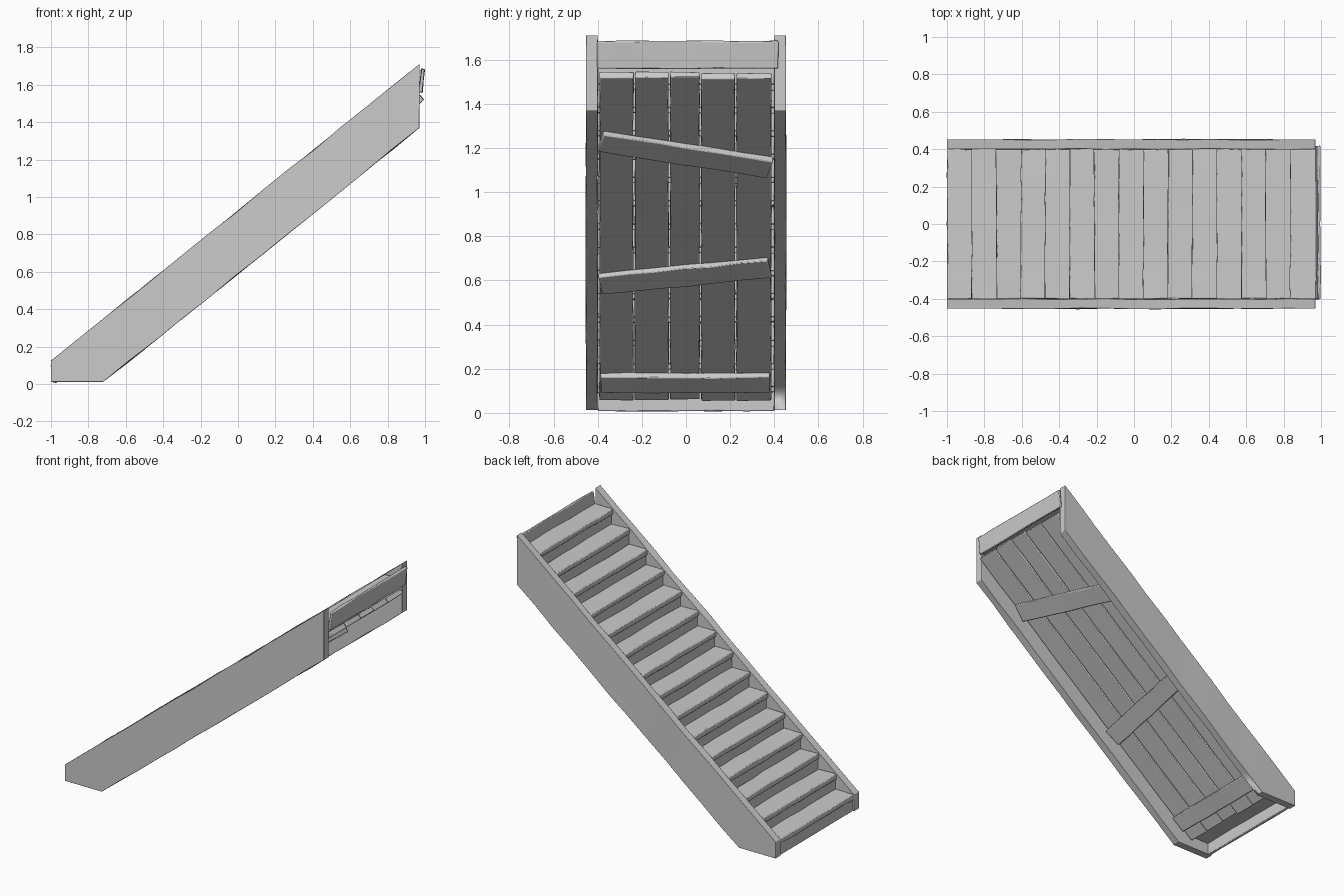
import bpy, bmesh, math, random
from mathutils import Matrix, Vector

random.seed(7)
if "Cube" in bpy.data.objects:
    bpy.data.objects.remove(bpy.data.objects["Cube"])

wood = bpy.data.materials.new("grey_wood")
wood.use_nodes = True
GREY = (0.6, 0.6, 0.6, 1)
wood.diffuse_color = GREY
wood.node_tree.nodes["Principled BSDF"].inputs["Base Color"].default_value = GREY

SLOPE = 0.805
ANGLE = math.atan(SLOPE)
STEPS, RUN = 15, 0.131
RISE = RUN * SLOPE
INNER, OUTER = 0.4, 0.453


def finish(name, bm, bevel):
    """Turn a bmesh into a worn, softly bevelled wooden part."""
    bmesh.ops.recalc_face_normals(bm, faces=bm.faces)
    mesh = bpy.data.meshes.new(name)
    bm.to_mesh(mesh)
    bm.free()
    mesh.materials.append(wood)
    obj = bpy.data.objects.new(name, mesh)
    bpy.context.collection.objects.link(obj)
    mod = obj.modifiers.new("worn_edges", "BEVEL")
    mod.width, mod.segments, mod.limit_method = bevel, 2, "ANGLE"
    bpy.ops.object.select_all(action="DESELECT")
    obj.select_set(True)
    bpy.context.view_layer.objects.active = obj
    bpy.ops.object.shade_smooth_by_angle(angle=math.radians(40))
    return obj


def slice_along(bm, axis, low, high, cuts):
    """Add cross sections so that the part can be made uneven."""
    normal = Vector((0, 0, 0))
    normal[axis] = 1
    for i in range(1, cuts):
        at = normal * (low + (high - low) * i / cuts)
        geom = bm.verts[:] + bm.edges[:] + bm.faces[:]
        bmesh.ops.bisect_plane(bm, geom=geom, plane_co=at, plane_no=normal)


def roughen(bm, amounts):
    for v in bm.verts:
        v.co += Vector([random.uniform(-a, a) for a in amounts])


def board(name, size, matrix, axis=1, cuts=6, rough=0.003, bevel=0.005):
    bm = bmesh.new()
    bmesh.ops.create_cube(bm, size=1)
    bmesh.ops.scale(bm, vec=size, verts=bm.verts)
    slice_along(bm, axis, -size[axis] / 2, size[axis] / 2, cuts)
    amounts = [rough] * 3
    amounts[axis] = 0.002
    roughen(bm, amounts)
    bm.transform(matrix)
    return finish(name, bm, bevel)


def underside(z, y=0, depth=0):
    """Frame on the sloping underside of the planks at height z."""
    x = 0.97 + (z - 1.50) / SLOPE
    return (Matrix.Translation((x, y, z)) @ Matrix.Rotation(-ANGLE, 4, "Y")
            @ Matrix.Translation((0, 0, depth)))


# Side stringers
PROFILE = [(-1, 0.012), (-0.72, 0.012), (0.97, 1.37), (0.97, 1.71), (-1, 0.125)]
for side, label in ((1, "left"), (-1, "right")):
    bm = bmesh.new()
    face = bm.faces.new([bm.verts.new((x, side * INNER, z)) for x, z in PROFILE])
    ext = bmesh.ops.extrude_face_region(bm, geom=[face])
    outer = [g for g in ext["geom"] if isinstance(g, bmesh.types.BMVert)]
    bmesh.ops.translate(bm, vec=(0, side * (OUTER - INNER), 0), verts=outer)
    slice_along(bm, 0, -1, 0.97, 14)
    for v in bm.verts:
        if -0.7 < v.co.x < 0.95:
            v.co += Vector((0, random.uniform(-0.003, 0.003), random.uniform(-0.006, 0.003)))
    finish(label + "_stringer", bm, 0.01)

# Treads and risers
THICK = 0.035
for i in range(STEPS):
    x, top = -1 + RUN * i, 0.127 + RISE * i
    tilt = Matrix.Rotation(random.uniform(-0.03, 0.03), 4, "Y")
    twist = Matrix.Rotation(random.uniform(-0.008, 0.008), 4, "Z")
    place = Matrix.Translation((x + RUN / 2 + 0.007, 0, top - THICK / 2))
    board(f"tread_{i + 1}", (RUN + 0.012, 2 * INNER, THICK), place @ tilt @ twist)
    low = 0.008 if i == 0 else top - RISE - 0.01
    high = top - THICK + 0.005
    board(f"riser_{i + 1}", (0.022, 2 * INNER, high - low),
          Matrix.Translation((x + 0.022, 0, (low + high) / 2)), rough=0.002)

# Leaning board closing the top step
board("top_board", (0.018, 0.82, 0.125),
      Matrix.Translation((0.983, 0.008, 1.622)) @ Matrix.Rotation(0.1, 4, "Y"))

# Long planks under the steps
EDGES = [-0.395, -0.235, -0.075, 0.065, 0.225, 0.39]
LENGTH = 2.33
for i, (a, b) in enumerate(zip(EDGES, EDGES[1:])):
    frame = underside(1.517, (a + b) / 2, 0.017)
    shift = Matrix.Translation((-LENGTH / 2 + random.uniform(-0.006, 0.006), 0, 0))
    board(f"under_plank_{i + 1}", (LENGTH, b - a - 0.007, 0.034), frame @ shift,
          axis=0, cuts=12, rough=0.0025, bevel=0.004)

# Crooked braces and the bottom batten nailed to the planks
for name, z, turn, width in (("upper_brace", 1.18, 13.8, 0.125),
                             ("lower_brace", 0.632, -8.7, 0.125),
                             ("bottom_batten", 0.145, 0, 0.115)):
    spin = Matrix.Rotation(math.radians(turn), 4, "Z")
    length = 0.785 / math.cos(math.radians(turn))
    board(name, (width, length - 0.02, 0.03), underside(z, -0.004, -0.012) @ spin)
